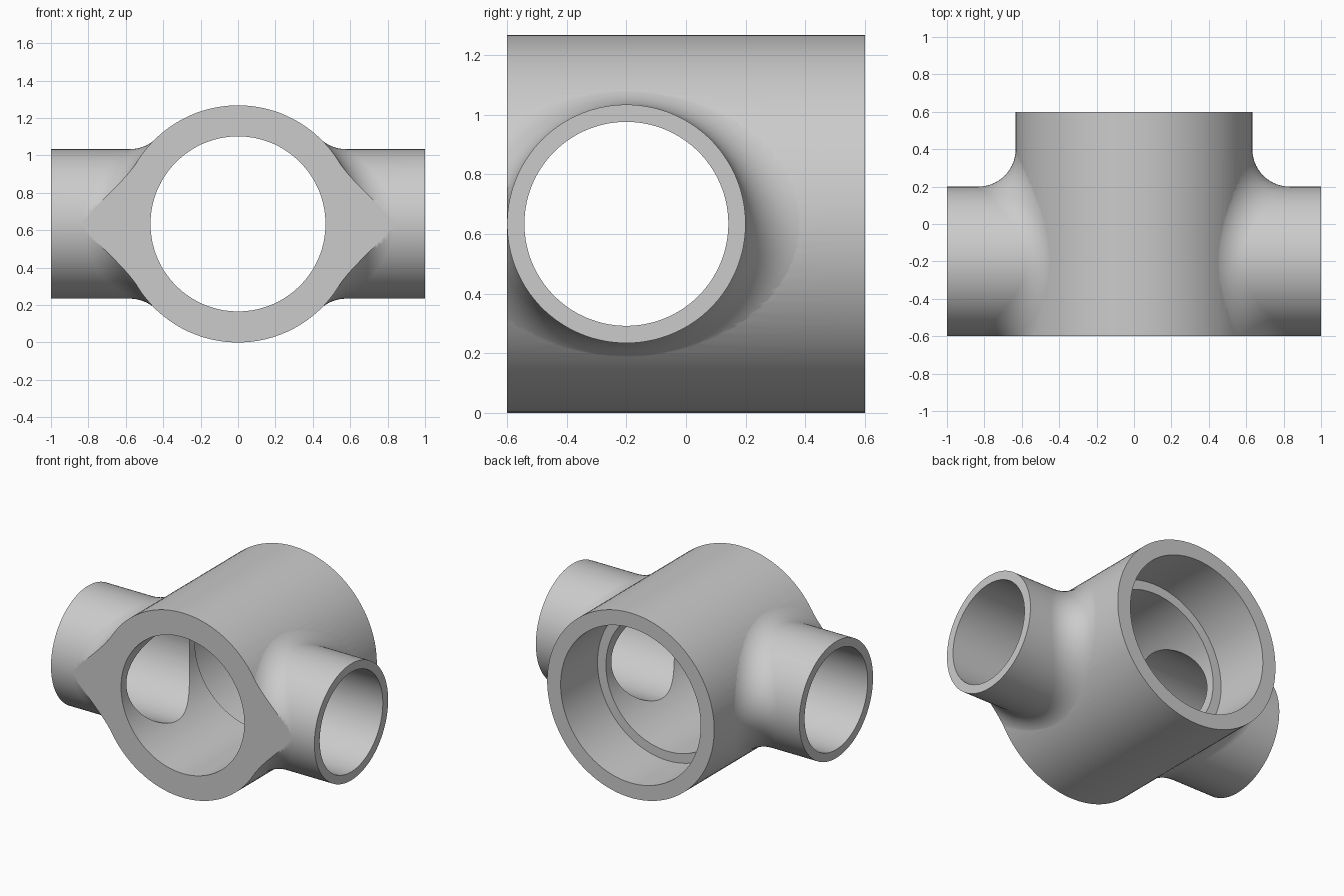
import bpy, bmesh
from math import pi, sin, cos, sqrt, radians
from mathutils import Matrix, Vector

if "Cube" in bpy.data.objects:
    bpy.data.objects.remove(bpy.data.objects["Cube"], do_unlink=True)

BODY_R, PIPE_R, FILLET = 0.634, 0.4, 0.2
AXIS_Z, PIPE_Y = 0.634, -0.2
SIDES = 96

grey = bpy.data.materials.new("light grey")
grey.use_nodes = True
grey.diffuse_color = (0.6, 0.6, 0.6, 1)
grey.node_tree.nodes["Principled BSDF"].inputs["Base Color"].default_value = (0.6, 0.6, 0.6, 1)


def finish(name, bm):
    bmesh.ops.recalc_face_normals(bm, faces=bm.faces)
    mesh = bpy.data.meshes.new(name)
    bm.to_mesh(mesh)
    bm.free()
    mesh.materials.append(grey)
    obj = bpy.data.objects.new(name, mesh)
    bpy.context.collection.objects.link(obj)
    return obj


def cylinder(name, axis, radius, start, end, y=0.0):
    """Closed cylinder along x or y at the height of the common axis."""
    turn = Matrix.Rotation(pi / 2, 4, "Y") if axis == "x" else Matrix.Rotation(-pi / 2, 4, "X")
    middle = (start + end) / 2
    place = Vector((middle, y, AXIS_Z)) if axis == "x" else Vector((0, middle, AXIS_Z))
    spin = Matrix.Rotation(pi / SIDES, 4, "Z")
    bm = bmesh.new()
    bmesh.ops.create_cone(bm, cap_ends=True, segments=SIDES, radius1=radius, radius2=radius,
                          depth=end - start, matrix=Matrix.Translation(place) @ turn @ spin)
    return finish(name, bm)


def branch(name, side):
    """Side pipe whose root flares into the body with a rolling-ball fillet."""
    contact_r = BODY_R - 0.001
    steps = 14
    columns = []
    for i in range(SIDES):
        a = (i + 0.5) * 2 * pi / SIDES
        out = Vector((0, cos(a), sin(a)))
        ball = out * (PIPE_R + FILLET)
        ball.x = sqrt((contact_r + FILLET) ** 2 - ball.z ** 2)
        to_body = -Vector((ball.x, 0, ball.z)).normalized()
        arc = [ball + FILLET * to_body.slerp(-out, k / steps) for k in range(steps + 1)]
        root = Vector((0.1, arc[0].y, arc[0].z))
        tip = out * PIPE_R + Vector((1, 0, 0))
        columns.append([root] + arc + [tip])
    bm = bmesh.new()
    grid = [[bm.verts.new((side * p.x, p.y + PIPE_Y, p.z + AXIS_Z)) for p in col] for col in columns]
    for i in range(SIDES):
        here, following = grid[i - 1], grid[i]
        for k in range(len(here) - 1):
            bm.faces.new((here[k], here[k + 1], following[k + 1], following[k]))
    bm.faces.new([col[0] for col in grid])
    bm.faces.new([col[-1] for col in grid])
    return finish(name, bm)


def combine(target, tool, operation):
    tool.hide_render = True
    mod = target.modifiers.new(tool.name, "BOOLEAN")
    mod.operation = operation
    mod.solver = "EXACT"
    mod.object = tool
    bpy.ops.object.modifier_apply(modifier=mod.name)
    bpy.data.objects.remove(tool, do_unlink=True)


# Outer body, left long so the fillets can be trimmed flush with its ends
fitting = cylinder("pipe_fitting", "y", BODY_R, -0.95, 0.95)
bpy.ops.object.select_all(action="DESELECT")
bpy.context.view_layer.objects.active = fitting
fitting.select_set(True)

# Filleted side pipes
for side, name in ((1, "left_branch"), (-1, "right_branch")):
    combine(fitting, branch(name, side), "UNION")

# Flat front and back ends
bm = bmesh.new()
bmesh.ops.create_cube(bm, size=1, matrix=Matrix.Translation((0, 0, AXIS_Z)) @ Matrix.Diagonal((3, 1.2, 3, 1)))
combine(fitting, finish("end_trim", bm), "INTERSECT")

# Main bore, wider rear socket and the cross bore
combine(fitting, cylinder("main_bore", "y", 0.468, -1, 0.3), "DIFFERENCE")
combine(fitting, cylinder("rear_socket", "y", 0.532, 0.2, 1), "DIFFERENCE")
combine(fitting, cylinder("cross_bore", "x", 0.342, -1.2, 1.2, PIPE_Y), "DIFFERENCE")

# Smooth shading with crisp rims
bpy.ops.object.shade_smooth_by_angle(angle=radians(30))
weighted = fitting.modifiers.new("even_normals", "WEIGHTED_NORMAL")
weighted.keep_sharp = True
